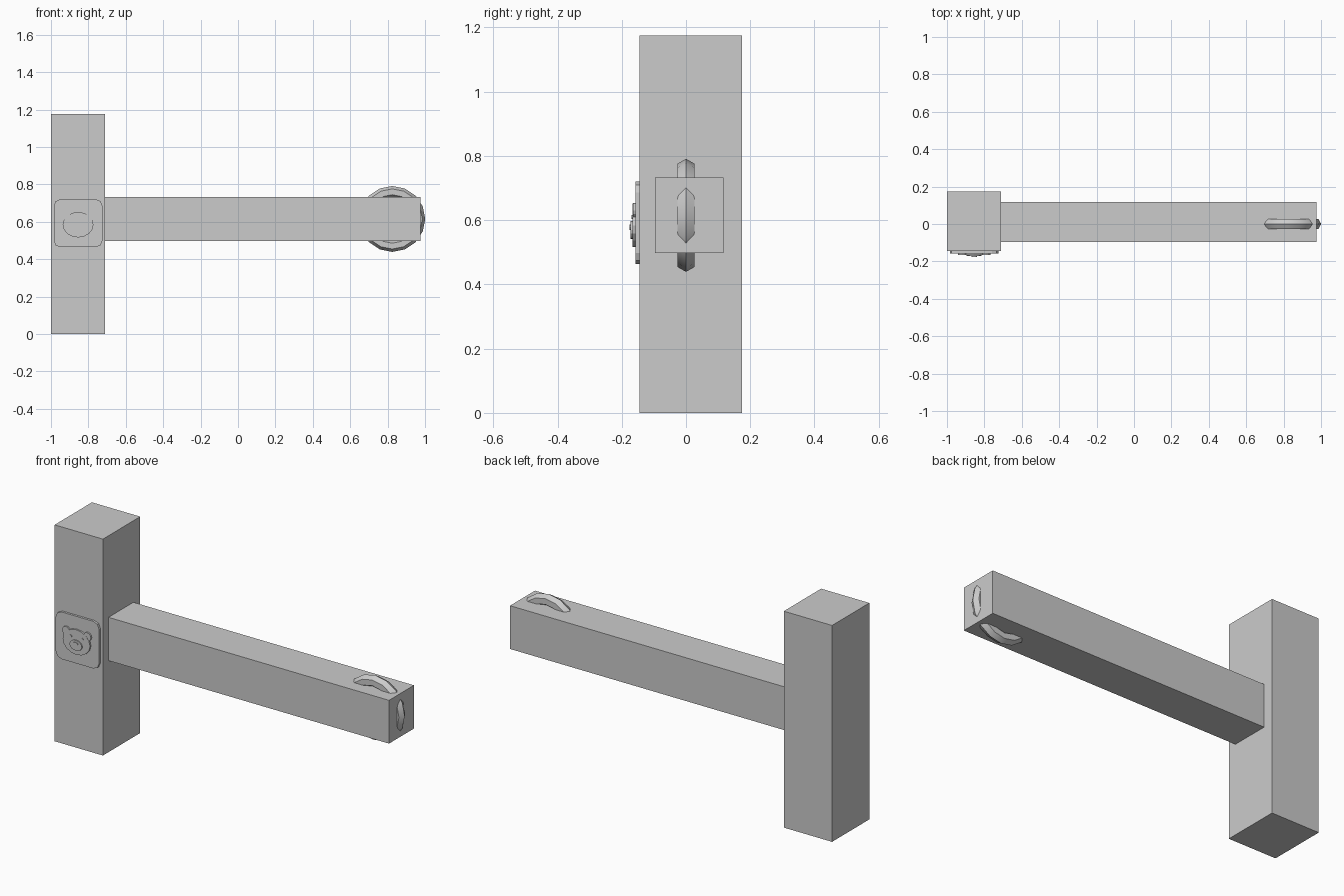
import bpy, bmesh, math
from mathutils import Vector

if "Cube" in bpy.data.objects:
    bpy.data.objects.remove(bpy.data.objects["Cube"])

# One plain grey material
grey = bpy.data.materials.new("plain_grey")
grey.use_nodes = True
grey.diffuse_color = (0.6, 0.6, 0.6, 1)
grey.node_tree.nodes["Principled BSDF"].inputs["Base Color"].default_value = (0.6, 0.6, 0.6, 1)


def finish(name, bm):
    bmesh.ops.recalc_face_normals(bm, faces=bm.faces)
    mesh = bpy.data.meshes.new(name)
    bm.to_mesh(mesh)
    bm.free()
    mesh.materials.append(grey)
    obj = bpy.data.objects.new(name, mesh)
    bpy.context.collection.objects.link(obj)
    return obj


def box(name, low, high):
    bm = bmesh.new()
    bmesh.ops.create_cube(bm, size=1)
    low, high = Vector(low), Vector(high)
    for v in bm.verts:
        v.co = (low + high) / 2 + v.co * (high - low)
    return finish(name, bm)


def relief(name, outline, back, front):
    """Extrude an (x, z) outline towards the front."""
    bm = bmesh.new()
    face = bm.faces.new([bm.verts.new((x, back, z)) for x, z in outline])
    ext = bmesh.ops.extrude_face_region(bm, geom=[face])["geom"]
    for v in ext:
        if isinstance(v, bmesh.types.BMVert):
            v.co.y = front
    return finish(name, bm)


def oval(cx, cz, rx, rz, count=16):
    turn = math.tau / count
    return [(cx + rx * math.cos(i * turn), cz + rz * math.sin(i * turn)) for i in range(count)]


# Post and beam
box("post", (-1, -0.145, 0), (-0.71, 0.175, 1.175))
box("beam", (-0.71, -0.097, 0.497), (0.975, 0.117, 0.732))

# Ring through the free end of the beam
bm = bmesh.new()
segments, sides = 16, 6
loops = []
for i in range(segments):
    a = math.tau * i / segments
    loop = []
    for j in range(sides):
        b = math.tau * j / sides
        r = 0.145 + 0.031 * math.cos(b)
        loop.append(bm.verts.new((0.825 + r * math.cos(a), 0.031 * math.sin(b),
                                  0.615 + r * math.sin(a))))
    loops.append(loop)
for i in range(segments):
    p, q = loops[i], loops[(i + 1) % segments]
    for j in range(sides):
        k = (j + 1) % sides
        bm.faces.new((p[j], p[k], q[k], q[j]))
ring = finish("ring", bm)
bpy.ops.object.select_all(action="DESELECT")
ring.select_set(True)
bpy.context.view_layer.objects.active = ring
bpy.ops.object.shade_smooth_by_angle(angle=math.radians(30))

# Plate with clipped corners on the post
CX, CZ = -0.855, 0.592
w, h, c = 0.13, 0.128, 0.034
corners = []
for sx, sz in ((1, 1), (-1, 1), (-1, -1), (1, -1)):
    pair = [(w, h - c), (w - c * 0.3, h - c * 0.3), (w - c, h)]
    if sx * sz < 0:
        pair.reverse()
    corners += [(CX + sx * x, CZ + sz * z) for x, z in pair]
relief("plate", corners, -0.14, -0.157)

# Bear face in raised layers
relief("bear_head", oval(CX, 0.584, 0.082, 0.068), -0.15, -0.166)
relief("bear_snout", oval(CX, 0.569, 0.037, 0.028), -0.16, -0.172)
relief("bear_nose", oval(CX, 0.578, 0.015, 0.009, 10), -0.165, -0.176)
for side, label in ((1, "left"), (-1, "right")):
    relief(label + "_ear", oval(CX + side * 0.064, 0.63, 0.023, 0.023, 12), -0.15, -0.165)
    relief(label + "_eye", oval(CX + side * 0.034, 0.61, 0.009, 0.007, 10), -0.16, -0.169)
